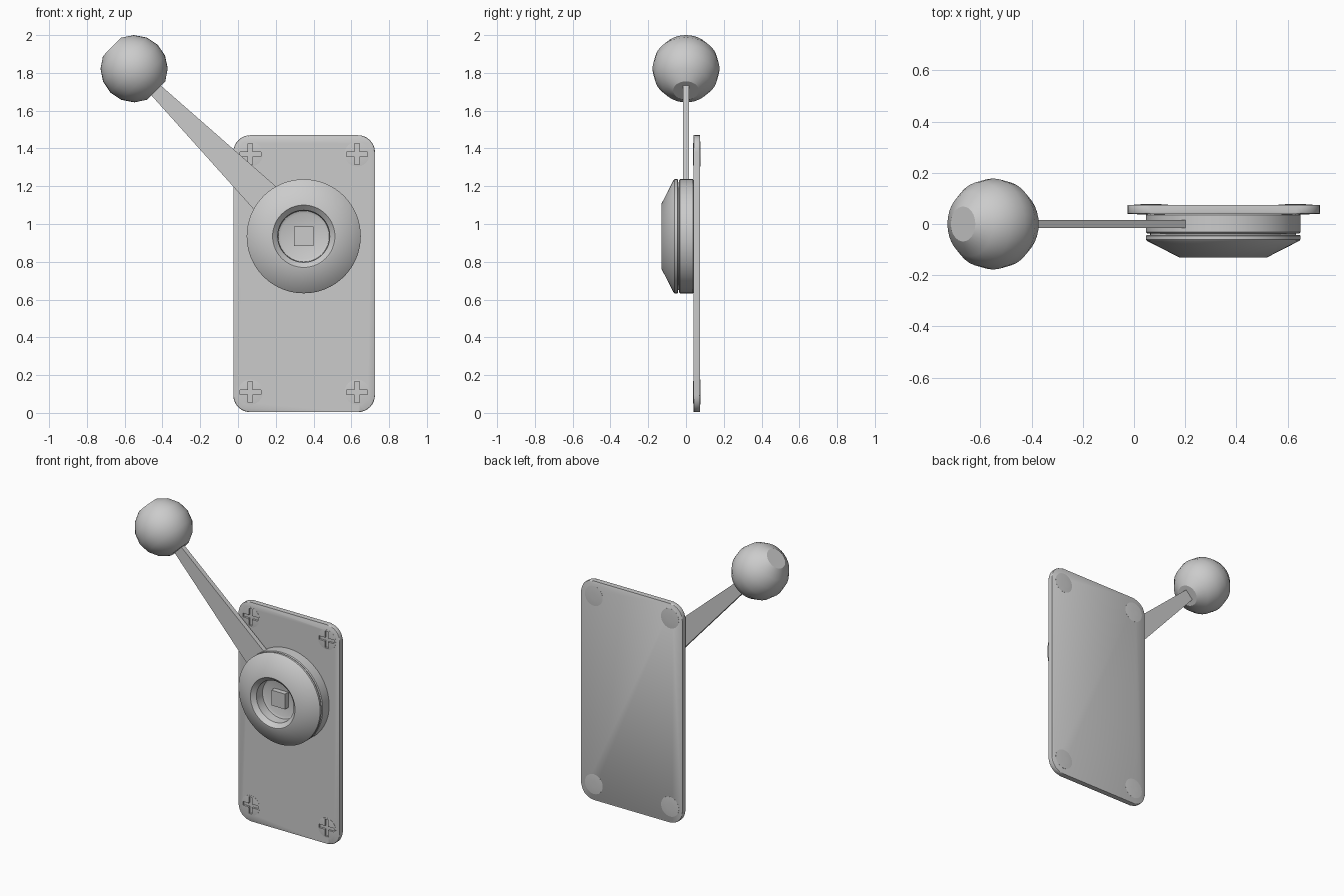
import bpy, bmesh, math
from mathutils import Vector, Matrix

if "Cube" in bpy.data.objects:
    bpy.data.objects.remove(bpy.data.objects["Cube"])

grey = bpy.data.materials.new("light grey")
grey.diffuse_color = (0.6, 0.6, 0.6, 1)
grey.use_nodes = True
grey.node_tree.nodes["Principled BSDF"].inputs["Base Color"].default_value = grey.diffuse_color


def make(name, bm):
    bmesh.ops.recalc_face_normals(bm, faces=bm.faces[:])
    me = bpy.data.meshes.new(name)
    bm.to_mesh(me)
    bm.free()
    me.materials.append(grey)
    ob = bpy.data.objects.new(name, me)
    bpy.context.collection.objects.link(ob)
    return ob


def prism(bm, outline, y0, y1):
    """Extrude an x-z outline from y0 to y1."""
    front = [bm.verts.new((x, y0, z)) for x, z in outline]
    back = [bm.verts.new((x, y1, z)) for x, z in outline]
    n = len(outline)
    caps = [bm.faces.new(front), bm.faces.new(back[::-1])]
    for i in range(n):
        j = (i + 1) % n
        bm.faces.new((front[i], back[i], back[j], front[j]))
    return caps


def lathe(name, profile, centre, axis, seg):
    """Spin (radius, distance along axis) points; both ends are closed flat."""
    bm = bmesh.new()
    rings = []
    for r, h in profile:
        rings.append([bm.verts.new((r * math.cos(2 * math.pi * k / seg),
                                    r * math.sin(2 * math.pi * k / seg), h)) for k in range(seg)])
    for a, b in zip(rings, rings[1:]):
        for k in range(seg):
            m = (k + 1) % seg
            bm.faces.new((a[k], a[m], b[m], b[k]))
    bm.faces.new(rings[0])
    bm.faces.new(rings[-1])
    rot = Vector((0, 0, 1)).rotation_difference(Vector(axis)).to_matrix().to_4x4()
    bm.transform(Matrix.Translation(centre) @ rot)
    return make(name, bm)


def finish(ob, cutter=None):
    """Cut if needed, then shade smooth with sharp edges."""
    bpy.ops.object.select_all(action='DESELECT')
    ob.select_set(True)
    bpy.context.view_layer.objects.active = ob
    if cutter:
        mod = ob.modifiers.new("slots", 'BOOLEAN')
        mod.operation, mod.object, mod.solver = 'DIFFERENCE', cutter, 'EXACT'
        bpy.ops.object.modifier_apply(modifier=mod.name)
    bpy.ops.object.shade_smooth_by_angle(angle=math.radians(30))


HUB = Vector((0.348, 0, 0.935))
BALL = Vector((-0.55, 0, 1.822))
SCREWS = [(x, z) for x in (0.066, 0.63) for z in (0.11, 1.37)]

# cross-shaped slot cutter for all screws
w, l = 0.012, 0.056
cross = [(w, w), (w, l), (-w, l), (-w, w), (-l, w), (-l, -w),
         (-w, -w), (-w, -l), (w, -l), (w, -w), (l, -w), (l, w)]
bm = bmesh.new()
for sx, sz in SCREWS:
    prism(bm, [(sx + x, sz + z) for x, z in cross], 0.02, 0.05)
cutter = make("slot_cutter", bm)
cutter.hide_render = True

# back plate with rounded corners and softened rims
x0, x1, z0, z1, rad = -0.025, 0.725, 0.004, 1.47, 0.09
outline = []
for i, (cx, cz) in enumerate([(x1 - rad, z1 - rad), (x0 + rad, z1 - rad),
                              (x0 + rad, z0 + rad), (x1 - rad, z0 + rad)]):
    for k in range(9):
        a = math.radians(90 * i + 90 * k / 8)
        outline.append((cx + rad * math.cos(a), cz + rad * math.sin(a)))
bm = bmesh.new()
caps = prism(bm, outline, 0.04, 0.075)
bmesh.ops.bevel(bm, geom=[e for f in caps for e in f.edges], offset=0.006,
                segments=2, profile=0.5, affect='EDGES')
finish(make("back_plate", bm), cutter)

# slotted screws
for i, (sx, sz) in enumerate(SCREWS):
    dome = [(0.02, 0.0365), (0.045, 0.037), (0.066, 0.039),
            (0.066, 0.0755), (0.045, 0.077), (0.02, 0.0775)]
    finish(lathe(f"screw_{i + 1}", dome, Vector((sx, 0, sz)), (0, 1, 0), 32), cutter)
bpy.data.objects.remove(cutter)

# hub base disc
finish(lathe("hub_base", [(0.296, 0.041), (0.302, 0.036), (0.302, -0.032), (0.296, -0.037),
                          (0.285, -0.037)], HUB, (0, 1, 0), 64))

# sloped hub cover with a central recess
finish(lathe("hub_cover", [(0.285, -0.036), (0.285, -0.042), (0.298, -0.042), (0.302, -0.046),
                           (0.302, -0.06), (0.297, -0.066), (0.172, -0.13), (0.165, -0.13),
                           (0.138, -0.105), (0.135, -0.045), (0.12, -0.038)],
             HUB, (0, 1, 0), 64))

# square spindle in the recess
s = 0.051
bm = bmesh.new()
prism(bm, [(HUB.x - s, HUB.z - s), (HUB.x + s, HUB.z - s),
           (HUB.x + s, HUB.z + s), (HUB.x - s, HUB.z + s)], -0.072, -0.03)
make("spindle", bm)

# tapered flat lever arm
d = (BALL - HUB).normalized()
p = Vector((d.z, 0, -d.x))
pts = [HUB + d * t + p * h for t, h in ((0, 0.102), (1.13, 0.034), (1.13, -0.034), (0, -0.102))]
bm = bmesh.new()
prism(bm, [(v.x, v.z) for v in pts], -0.016, 0.016)
make("lever_arm", bm)

# ball knob with flat ends, in line with the arm
R = 0.178
arc = [(R * math.sin(math.radians(22.5 * k)), R * math.cos(math.radians(22.5 * k))) for k in range(1, 8)]
finish(lathe("ball_knob", arc, BALL, d, 32))
